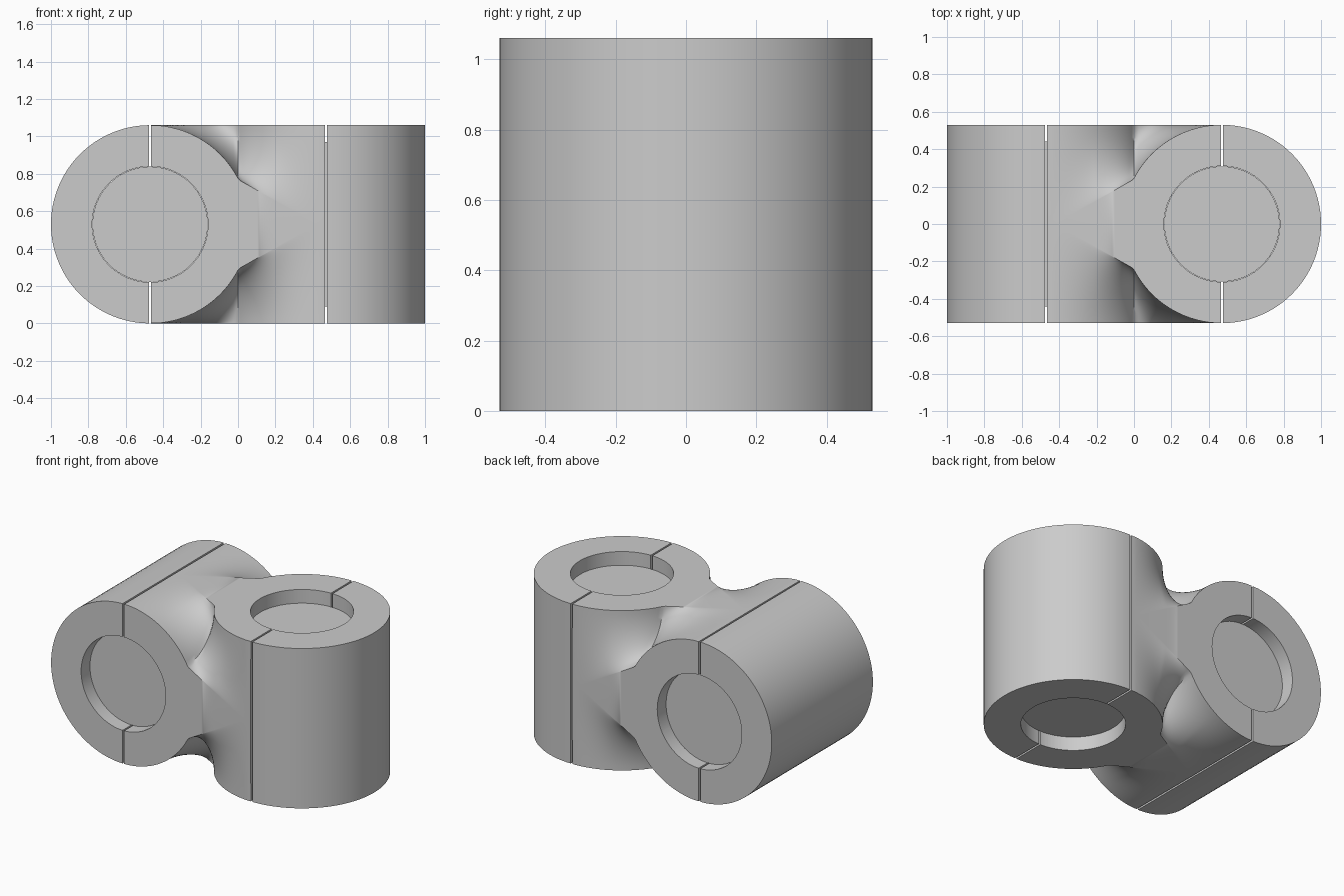
import bpy, bmesh, math
from mathutils import Matrix

cube = bpy.data.objects.get("Cube")
if cube:
    bpy.data.objects.remove(cube)

R = 0.53        # outer radius and half length of both clamps
BORE = 0.31     # bore radius
OFF = 0.47      # distance of each clamp axis from the middle
GAP = 0.006     # half width of the split between cap and body
RECESS = 0.09   # depth of the rod ends below the clamp faces

grey = bpy.data.materials.new("plain grey")
grey.use_nodes = True
colour = (0.6, 0.6, 0.6, 1)
grey.diffuse_color = colour
grey.node_tree.nodes["Principled BSDF"].inputs["Base Color"].default_value = colour


def finish(name, bm):
    bmesh.ops.recalc_face_normals(bm, faces=bm.faces)
    mesh = bpy.data.meshes.new(name)
    bm.to_mesh(mesh)
    bm.free()
    obj = bpy.data.objects.new(name, mesh)
    bpy.context.collection.objects.link(obj)
    mesh.materials.append(grey)
    return obj


def smooth(obj):
    bpy.ops.object.select_all(action='DESELECT')
    obj.select_set(True)
    bpy.context.view_layer.objects.active = obj
    bpy.ops.object.shade_smooth_by_angle(angle=math.radians(32))


def placement(side):
    """Right clamp lies along y, left clamp stands along z."""
    turn = Matrix.Rotation(math.pi / 2, 4, 'X') if side < 0 else Matrix()
    return Matrix.Translation((side * OFF, 0, R)) @ turn


def cylinder(name, side, radius, half):
    bm = bmesh.new()
    bmesh.ops.create_cone(bm, cap_ends=True, segments=96, radius1=radius,
                          radius2=radius, depth=2 * half, matrix=placement(side))
    return finish(name, bm)


def half_cap(name, side):
    """Outer half ring, extruded along the clamp axis."""
    bm = bmesh.new()
    n = 48
    rings = []
    for r in (R, BORE):
        start = math.asin(GAP / r)
        angles = [start + (math.pi - 2 * start) * i / n for i in range(n + 1)]
        rings.append([bm.verts.new((side * r * math.sin(a), r * math.cos(a), -R))
                      for a in angles])
    outer, inner = rings
    faces = [bm.faces.new((outer[i], outer[i + 1], inner[i + 1], inner[i]))
             for i in range(n)]
    new = bmesh.ops.extrude_face_region(bm, geom=faces)["geom"]
    bmesh.ops.translate(bm, vec=(0, 0, 2 * R),
                        verts=[v for v in new if isinstance(v, bmesh.types.BMVert)])
    bm.transform(placement(side))
    return finish(name, bm)


def arm(d):
    """Half width of a clamp, d along x from its axis, tapering into a ridge."""
    circle = math.sqrt(max(R * R - d * d, 0))
    ridge = 0.24 * (1 - (d - OFF) / 0.42) if d > OFF else 0
    return min(max(circle, ridge, 0.004), R - 0.001)


def blend_body():
    """Loft cross-shaped sections with filleted inner corners along x."""
    bm = bmesh.new()
    steps, arc = 72, 20
    edge = OFF - GAP
    loops = []
    for i in range(steps + 1):
        x = -edge + 2 * edge * i / steps
        a, b = R - arm(OFF - x), R - arm(OFF + x)
        soft_y = 1 + 2 * min(max(x / 0.2, 0), 1)
        soft_z = 1 + 2 * min(max(-x / 0.2, 0), 1)
        quarter = []
        for k in range(arc + 1):
            t = math.pi / 2 * k / arc
            quarter.append((R - a * abs(math.sin(t)) ** soft_y,
                            R - b * abs(math.cos(t)) ** soft_z))
        back = quarter[::-1]
        points = (quarter + [(-y, z) for y, z in back]
                  + [(-y, -z) for y, z in quarter] + [(y, -z) for y, z in back])
        loops.append([bm.verts.new((x, y, z + R)) for y, z in points])
    for p, q in zip(loops, loops[1:]):
        for j in range(len(p)):
            k = (j + 1) % len(p)
            bm.faces.new((p[j], p[k], q[k], q[j]))
    bm.faces.new(loops[0])
    bm.faces.new(loops[-1])
    return finish("centre_body", bm)


body = blend_body()
parts = [body]
cutters = []
for side, label in ((-1, "right"), (1, "left")):
    # Bore through the body
    cutter = cylinder(label + "_bore_cutter", side, BORE, R + 0.1)
    cutter.hide_render = True
    cutters.append(cutter)
    cut = body.modifiers.new(label + "_bore", 'BOOLEAN')
    cut.operation = 'DIFFERENCE'
    cut.solver = 'EXACT'
    cut.object = cutter
    # Outer cap and clamped rod
    parts.append(half_cap(label + "_cap", side))
    parts.append(cylinder(label + "_rod", side, BORE - 0.002, R - RECESS))

# Bake the bores and drop the cutters
bpy.ops.object.select_all(action='DESELECT')
bpy.context.view_layer.objects.active = body
body.select_set(True)
for mod in list(body.modifiers):
    bpy.ops.object.modifier_apply(modifier=mod.name)
for cutter in cutters:
    bpy.data.objects.remove(cutter)
for part in parts:
    smooth(part)
